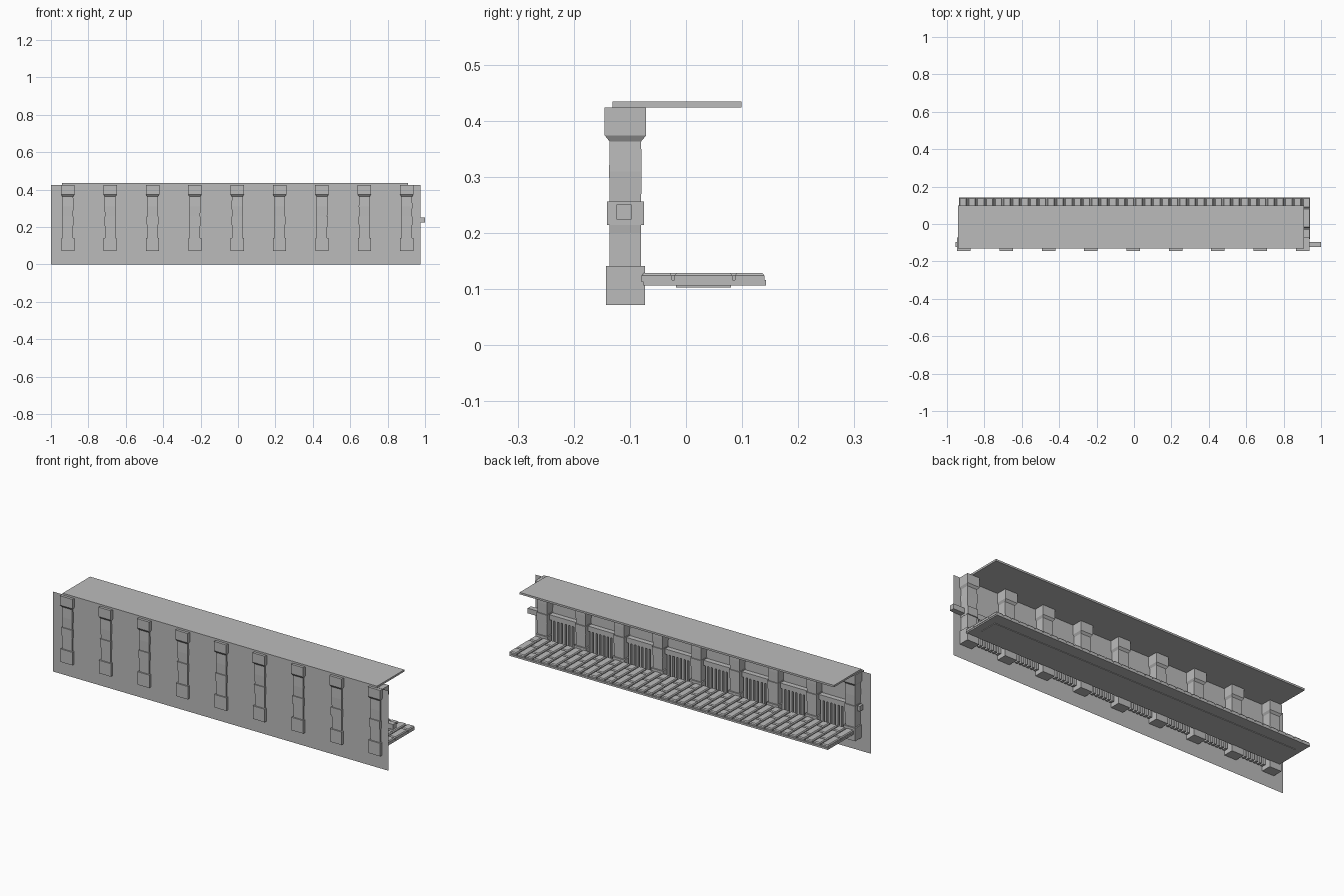
import bpy, bmesh

if "Cube" in bpy.data.objects:
    bpy.data.objects.remove(bpy.data.objects["Cube"])

stone = bpy.data.materials.new("grey_stone")
stone.diffuse_color = (0.5, 0.5, 0.5, 1)
stone.use_nodes = True
stone.node_tree.nodes["Principled BSDF"].inputs["Base Color"].default_value = stone.diffuse_color


def finish(bm, name):
    bmesh.ops.recalc_face_normals(bm, faces=bm.faces)
    me = bpy.data.meshes.new(name)
    bm.to_mesh(me)
    bm.free()
    me.materials.append(stone)
    ob = bpy.data.objects.new(name, me)
    bpy.context.collection.objects.link(ob)
    return ob


def loft(bm, rings):
    """Stack rectangles (x0, x1, y0, y1, z) into one closed solid."""
    loops = [[bm.verts.new(p) for p in
              ((x0, y0, z), (x1, y0, z), (x1, y1, z), (x0, y1, z))]
             for x0, x1, y0, y1, z in rings]
    for a, b in zip(loops, loops[1:]):
        for i in range(4):
            j = (i + 1) % 4
            bm.faces.new((a[i], a[j], b[j], b[i]))
    bm.faces.new(loops[0][::-1])
    bm.faces.new(loops[-1])


def add_box(bm, x0, x1, y0, y1, z0, z1):
    loft(bm, [(x0, x1, y0, y1, z0), (x0, x1, y0, y1, z1)])


def box(name, *dims):
    bm = bmesh.new()
    add_box(bm, *dims)
    return finish(bm, name)


POST_Y = -0.108
posts = [-0.91 + 0.2265 * i for i in range(9)]

# Thin front sheet (single plane)
bm = bmesh.new()
bm.faces.new([bm.verts.new((x, -0.127, z)) for x, z in
              ((-1, 0), (0.975, 0), (0.975, 0.425), (-1, 0.425))])
finish(bm, "front_panel")

# Flat roof slab
box("roof", -0.94, 0.91, -0.131, 0.099, 0.424, 0.434)

# Posts: base, shaft, collar, slightly swollen upper shaft, flared cap
profile = [(0.035, 0.035, 0.072), (0.035, 0.035, 0.141),
           (0.028, 0.028, 0.141), (0.028, 0.028, 0.20), (0.030, 0.028, 0.214),
           (0.031, 0.033, 0.214), (0.031, 0.033, 0.256),
           (0.028, 0.028, 0.256), (0.030, 0.029, 0.31), (0.029, 0.028, 0.363),
           (0.029, 0.028, 0.363), (0.036, 0.037, 0.374), (0.036, 0.037, 0.424)]
for px in posts:
    bm = bmesh.new()
    loft(bm, [(px - hx, px + hx, POST_Y - hy, POST_Y + hy, z)
              for hx, hy, z in profile])
    finish(bm, "post")

# Hand rail running through every post
box("hand_rail", -0.955, 1.0, -0.124, -0.097, 0.224, 0.251)

# Balusters between the posts
bm = bmesh.new()
for a in posts[:-1]:
    for k in range(7):
        x = a + 0.11325 + (k - 3) * 0.022
        add_box(bm, x - 0.0065, x + 0.0065, -0.119, -0.098, 0.09, 0.226)
finish(bm, "balusters")

# Mortar bed under the paving
box("walkway_bed", -0.935, 0.94, -0.076, 0.143, 0.106, 0.116)
box("bed_underside", -0.90, 0.90, -0.018, 0.08, 0.103, 0.107)

# Bevelled paving bricks in staggered columns
bm = bmesh.new()
cols = 40
pitch = 1.882 / cols
gap = 0.003
for c in range(cols):
    x0 = -0.937 + c * pitch + gap
    x1 = x0 + pitch - 2 * gap
    cuts = [-0.081, -0.023, 0.085, 0.142] if c % 2 else [-0.081, 0.03, 0.142]
    for a, b in zip(cuts, cuts[1:]):
        y0, y1, e = a + gap * 0.7, b - gap * 0.7, 0.004
        loft(bm, [(x0, x1, y0, y1, 0.113), (x0, x1, y0, y1, 0.124),
                  (x0 + e, x1 - e, y0 + e, y1 - e, 0.129)])
finish(bm, "paving_bricks")
